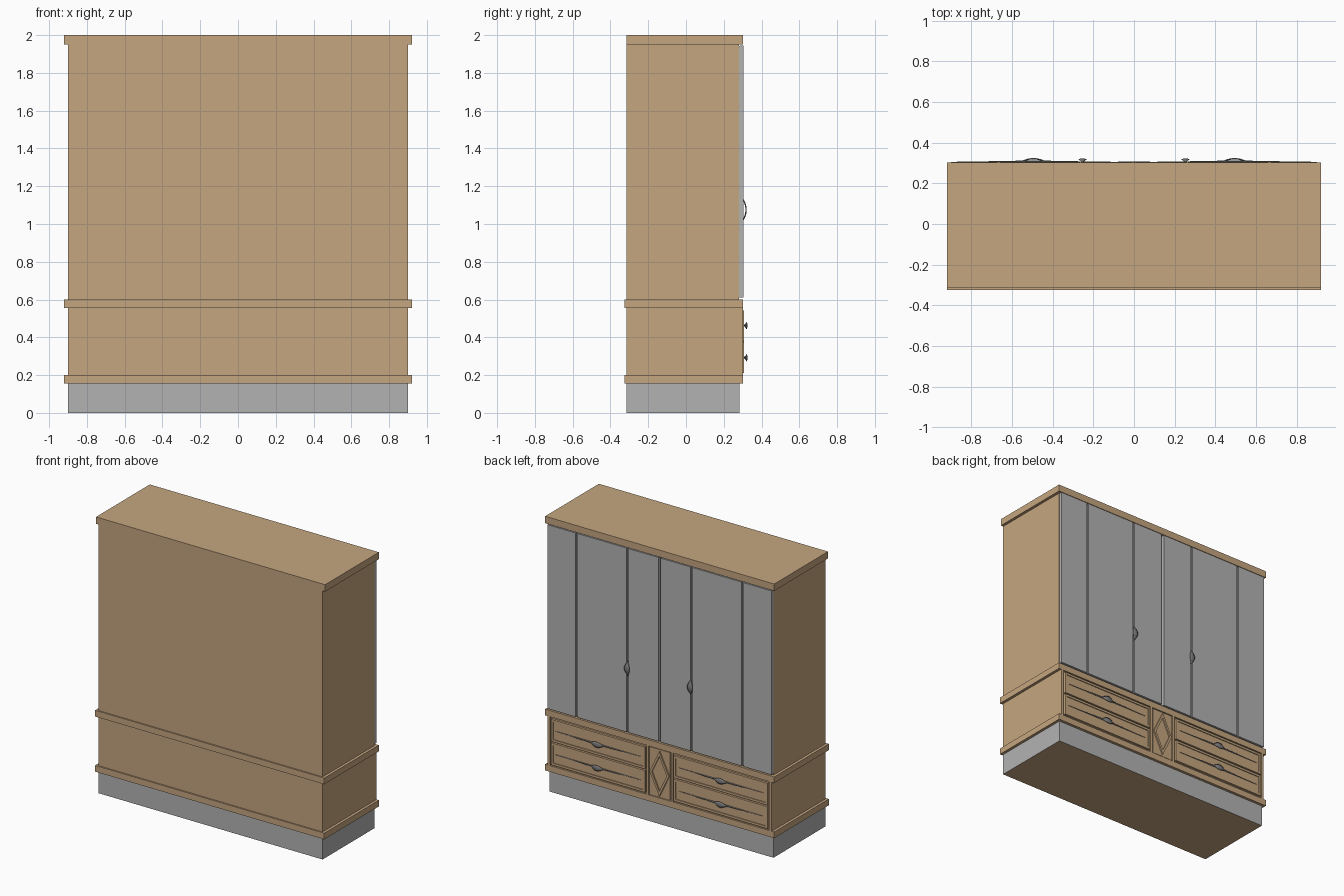
import bpy, bmesh, math

if "Cube" in bpy.data.objects:
    bpy.data.objects.remove(bpy.data.objects["Cube"])


def mat(name, r, g, b):
    m = bpy.data.materials.new(name)
    m.diffuse_color = (r, g, b, 1)
    m.use_nodes = True
    m.node_tree.nodes["Principled BSDF"].inputs["Base Color"].default_value = m.diffuse_color
    return m


WOOD = mat("tan wood", 0.56, 0.38, 0.215)
GREY = mat("grey panel", 0.45, 0.45, 0.45)
METAL = mat("dark metal", 0.2, 0.2, 0.2)


def finish(name, bm, *mats):
    bmesh.ops.recalc_face_normals(bm, faces=bm.faces)
    me = bpy.data.meshes.new(name)
    bm.to_mesh(me)
    bm.free()
    for m in mats:
        me.materials.append(m)
    ob = bpy.data.objects.new(name, me)
    bpy.context.collection.objects.link(ob)
    return ob


def box(name, x0, x1, y0, y1, z0, z1, m):
    bm = bmesh.new()
    bmesh.ops.create_cube(bm, size=1)
    for v in bm.verts:
        v.co = ((x0 + x1) / 2 + v.co.x * (x1 - x0),
                (y0 + y1) / 2 + v.co.y * (y1 - y0),
                (z0 + z1) / 2 + v.co.z * (z1 - z0))
    return finish(name, bm, m)


def frame(name, outer, inner, y0, y1, m):
    """Closed flat ring between two (x, z) outlines, facing +y."""
    bm = bmesh.new()
    n = len(outer)
    rings = [[bm.verts.new((x, y, z)) for x, z in pts]
             for pts, y in ((outer, y0), (outer, y1), (inner, y1), (inner, y0))]
    for k in range(4):
        a, b = rings[k], rings[(k + 1) % 4]
        for i in range(n):
            j = (i + 1) % n
            bm.faces.new((a[i], a[j], b[j], b[i]))
    return finish(name, bm, m)


def rect(x0, x1, z0, z1):
    return [(x0, z0), (x1, z0), (x1, z1), (x0, z1)]


def bow(name, cx, y0, cz, half, rise, width, vertical, thick, steps, m):
    """Bowed pull, pointed at both ends and widest in the middle."""
    bm = bmesh.new()
    prev = None
    for i in range(steps + 1):
        t = -1 + 2 * i / steps
        w = width * max(math.cos(t * math.pi / 2), 0.12)
        y = y0 + rise * (1 - t * t)
        ring = []
        for k in range(6):
            a = math.tau * k / 6
            s, d = w * math.cos(a), y + thick * math.sin(a)
            p = (cx + s, d, cz + half * t) if vertical else (cx + half * t, d, cz + s)
            ring.append(bm.verts.new(p))
        if prev:
            for k in range(6):
                bm.faces.new((prev[k], prev[(k + 1) % 6], ring[(k + 1) % 6], ring[k]))
        else:
            bm.faces.new(ring)
        prev = ring
    bm.faces.new(prev)
    ob = finish(name, bm, m)
    for p in ob.data.polygons:
        p.use_smooth = len(p.vertices) == 4
    return ob


# plinth: grey sides, wood underside
plinth = box("plinth", -0.9, 0.9, -0.315, 0.282, 0, 0.155, GREY)
plinth.data.materials.append(WOOD)
for p in plinth.data.polygons:
    if p.normal.z < -0.5:
        p.material_index = 1

# carcass and projecting mouldings
box("lower_case", -0.9, 0.9, -0.315, 0.292, 0.2, 0.555, WOOD)
box("upper_case", -0.9, 0.9, -0.315, 0.28, 0.6, 1.95, WOOD)
box("base_moulding", -0.92, 0.92, -0.325, 0.302, 0.155, 0.2, WOOD)
box("middle_moulding", -0.92, 0.92, -0.325, 0.302, 0.555, 0.6, WOOD)
box("top_board", -0.92, 0.92, -0.315, 0.302, 1.95, 2.0, WOOD)

for side in (-1, 1):
    def span(a, b):
        return (a, b) if side > 0 else (-b, -a)

    # wardrobe doors: backing plus three raised panels each
    box("door_backing", *span(0.01, 0.9), 0.281, 0.294, 0.612, 1.943, GREY)
    for a, b in ((0.01, 0.25), (0.265, 0.66), (0.675, 0.9)):
        box("door_panel", *span(a, b), 0.286, 0.304, 0.61, 1.945, GREY)
    bow("door_handle", side * 0.253, 0.302, 1.075, 0.055, 0.016, 0.022, True, 0.004, 12, METAL)

    # upright strips beside the drawers
    box("inner_strip", *span(0.09, 0.106), 0.29, 0.302, 0.2, 0.555, WOOD)
    box("outer_strip", *span(0.88, 0.9), 0.29, 0.302, 0.2, 0.555, WOOD)

    # drawers with raised borders, long tapering rods and bowed pulls
    for z0, z1, zc in ((0.212, 0.372, 0.292), (0.382, 0.542, 0.462)):
        x0, x1 = span(0.115, 0.87)
        box("drawer_front", x0, x1, 0.29, 0.302, z0, z1, WOOD)
        frame("drawer_border", rect(x0, x1, z0, z1),
              rect(x0 + 0.016, x1 - 0.016, z0 + 0.016, z1 - 0.016), 0.3, 0.308, WOOD)
        bow("drawer_rod", side * 0.495, 0.302, zc, 0.34, 0.007, 0.006, False, 0.003, 20, METAL)
        bow("drawer_handle", side * 0.495, 0.308, zc, 0.055, 0.013, 0.021, False, 0.004, 12, METAL)

# centre panel with a diamond moulding
box("centre_panel", -0.08, 0.08, 0.29, 0.298, 0.205, 0.55, WOOD)
frame("diamond_moulding",
      [(0, 0.215), (0.078, 0.378), (0, 0.54), (-0.078, 0.378)],
      [(0, 0.25), (0.06, 0.378), (0, 0.505), (-0.06, 0.378)], 0.297, 0.308, WOOD)
